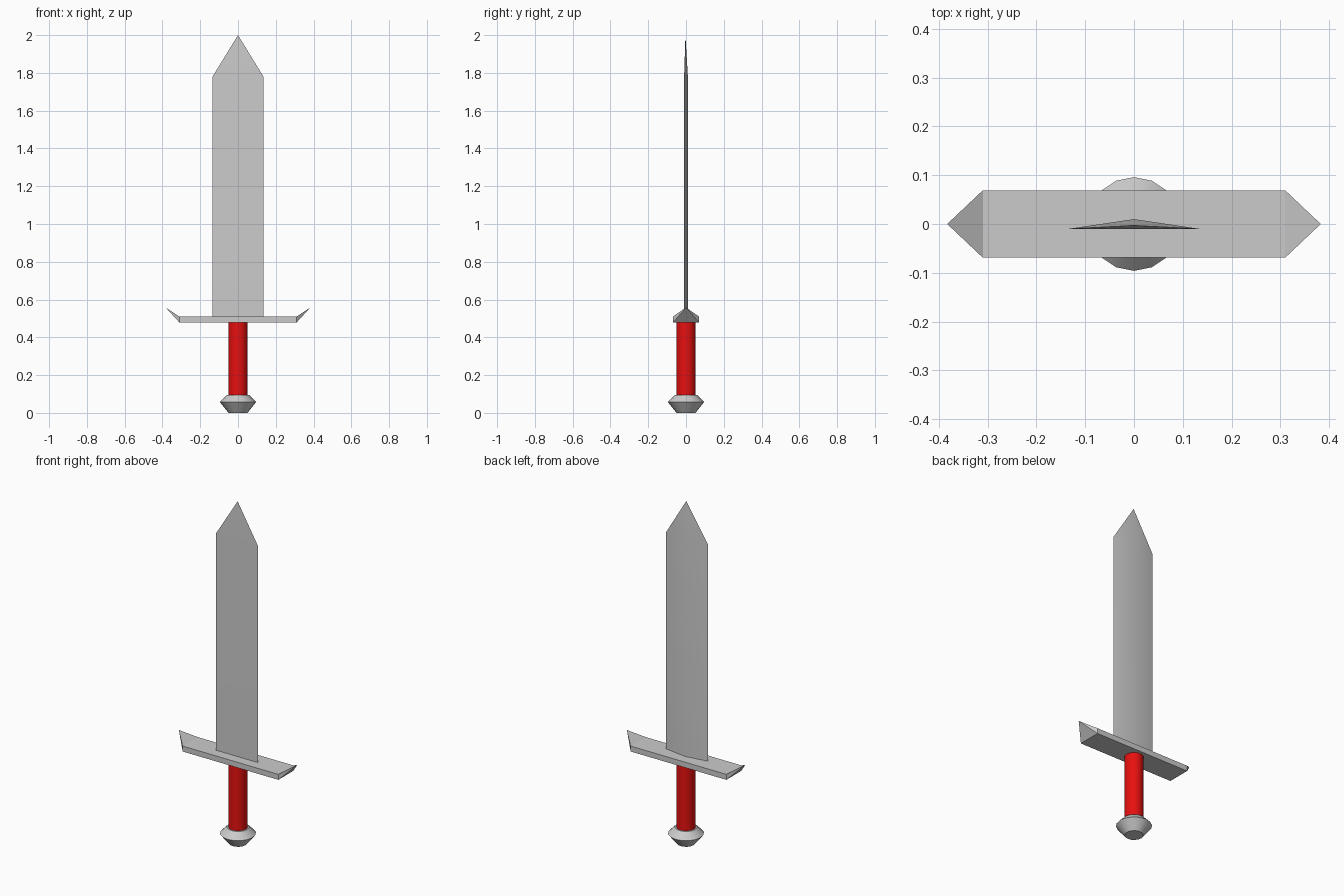
import bpy, math

if "Cube" in bpy.data.objects:
    bpy.data.objects.remove(bpy.data.objects["Cube"])


def make_object(name, verts, faces, smooth=True):
    mesh = bpy.data.meshes.new(name)
    mesh.from_pydata(verts, [], faces)
    mesh.update()
    obj = bpy.data.objects.new(name, mesh)
    bpy.context.collection.objects.link(obj)
    bpy.ops.object.select_all(action='DESELECT')
    obj.select_set(True)
    bpy.context.view_layer.objects.active = obj
    if smooth:
        bpy.ops.object.shade_smooth_by_angle(angle=math.radians(30))
    return obj


def lathe(name, profile, sides=16):
    """Spin (radius, z) points around z and cap both ends."""
    verts = [(r * math.cos(2 * math.pi * i / sides), r * math.sin(2 * math.pi * i / sides), z)
             for r, z in profile for i in range(sides)]
    faces = [(k * sides + i, k * sides + (i + 1) % sides,
              (k + 1) * sides + (i + 1) % sides, (k + 1) * sides + i)
             for k in range(len(profile) - 1) for i in range(sides)]
    last = (len(profile) - 1) * sides
    faces += [tuple(reversed(range(sides))), tuple(range(last, last + sides))]
    return make_object(name, verts, faces)


# Pommel
lathe("pommel", [(0.05, 0.0), (0.096, 0.057), (0.06, 0.094), (0.045, 0.094)])

# Red grip
grip = lathe("grip", [(0.051, 0.09), (0.051, 0.485)])
red = bpy.data.materials.new("red_grip")
red.diffuse_color = (0.8, 0.005, 0.005, 1)
red.use_nodes = True
red.node_tree.nodes["Principled BSDF"].inputs["Base Color"].default_value = red.diffuse_color
grip.data.materials.append(red)

# Crossguard: flat bar with an upswept pyramid point at each end
X, Y, Z0, Z1 = 0.31, 0.069, 0.478, 0.51
ring = [(-Y, Z0), (Y, Z0), (Y, Z1), (-Y, Z1)]
verts = [(x, y, z) for x in (-X, X) for y, z in ring]
verts += [(-0.383, 0, 0.558), (0.383, 0, 0.558)]
faces = []
for i in range(4):
    j = (i + 1) % 4
    faces += [(i, i + 4, j + 4, j)[::-1], (j, i, 8)[::-1], (i + 4, j + 4, 9)]
make_object("crossguard", verts, faces, smooth=False)

# Blade: flat front, shallow ridge on the back, tapering to a tip
section = [(-0.135, -0.01), (0.135, -0.01), (0.0, 0.01)]
verts = [(x, y, z) for z in (0.5, 1.78) for x, y in section] + [(0, -0.003, 2.0)]
faces = [(2, 1, 0)]
for i in range(3):
    j = (i + 1) % 3
    faces += [(i, j, j + 3, i + 3), (i + 3, j + 3, 6)]
make_object("blade", verts, faces)
